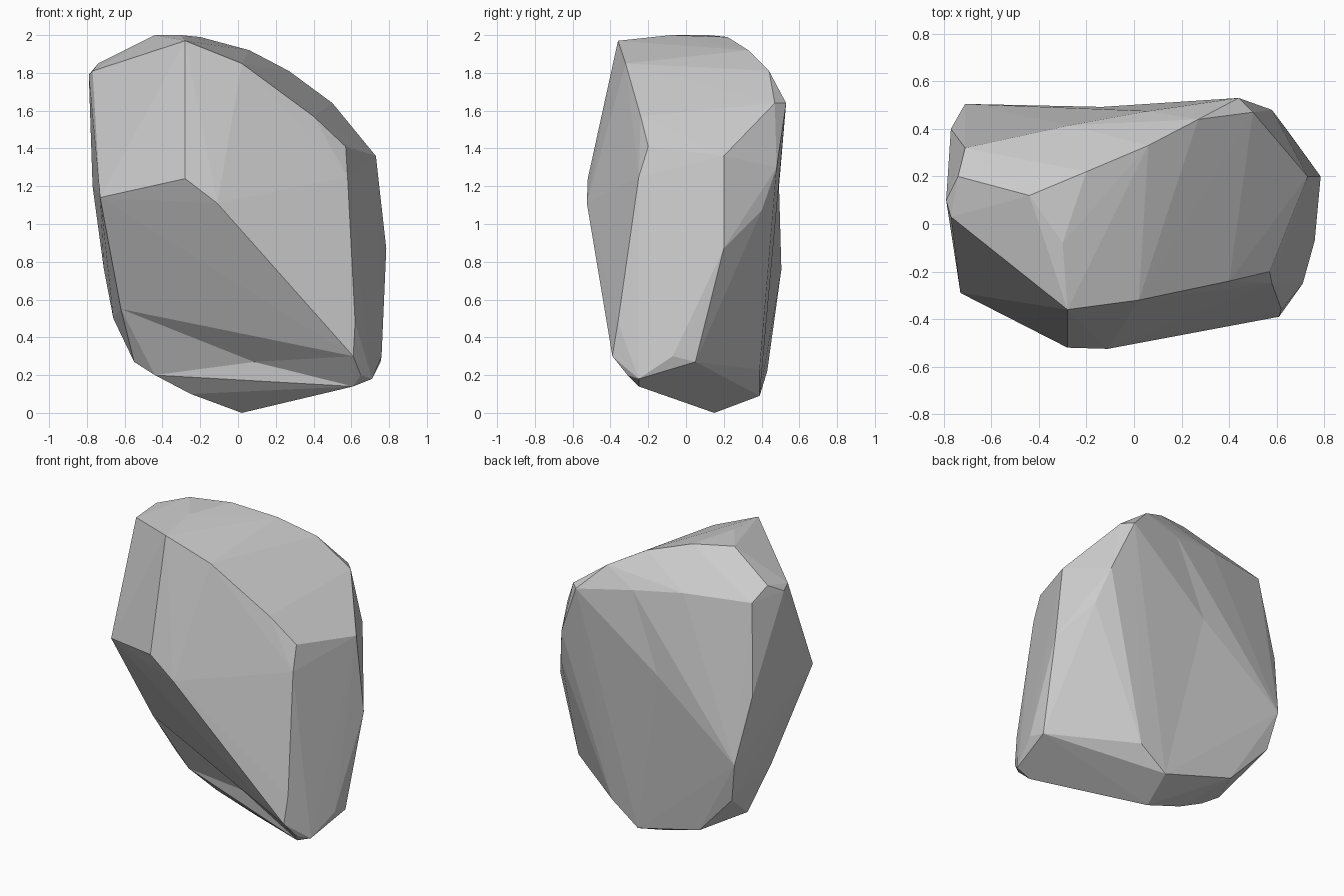
import bpy, bmesh
from mathutils import Vector

if "Cube" in bpy.data.objects:
    bpy.data.objects.remove(bpy.data.objects["Cube"])

# Corner points of the boulder, grouped by region
crest = [(-.28, -.36, 1.97), (.02, -.32, 1.85), (.4, -.24, 1.57), (.57, -.2, 1.41),
         (.73, .2, 1.36), (.5, .47, 1.64), (.44, .53, 1.64), (.27, .44, 1.81),
         (.06, .33, 1.92), (-.2, .22, 1.99), (-.3, -.08, 2.0), (-.44, .12, 2.0),
         (-.74, .2, 1.85), (-.79, .1, 1.79), (-.77, .03, 1.81), (-.71, .32, 1.77),
         (-.27, .415, 1.755), (.06, .475, 1.71)]
front_ridge = [(-.73, -.29, 1.14), (-.28, -.52, 1.24), (-.11, -.525, 1.11),
               (.2, -.465, .76), (.36, -.425, .57), (.61, -.39, .3), (.65, -.31, .2)]
right_side = [(.58, -.25, 1.25), (.62, -.36, .48), (.71, -.25, .18), (.76, -.07, .3),
              (.755, .05, .27), (.785, .2, .87), (.64, .4, 1.07), (.58, .48, 1.3)]
left_and_back = [(-.62, -.01, .55), (-.55, .14, .27), (-.77, .4, 1.2), (-.71, .505, .76),
                 (-.66, .46, .5), (-.4, .43, .22)]
base = [(.61, -.25, .14), (.23, .02, .06), (.02, .15, 0), (-.25, .13, .1),
        (-.44, .11, .2), (.08, .39, .09), (.27, .39, .23)]

# Faceted boulder: convex skin over the corner points
bm = bmesh.new()
for p in crest + front_ridge + right_side + left_and_back + base:
    bm.verts.new(p)
bmesh.ops.convex_hull(bm, input=bm.verts[:])
bmesh.ops.delete(bm, geom=[v for v in bm.verts if not v.link_faces], context='VERTS')


def dent(a, b, push):
    """Split the edge between corners a and b and push its middle inward."""
    for e in bm.edges:
        ends = [v.co for v in e.verts]
        if all(min((c - Vector(p)).length for c in ends) < .001 for p in (a, b)):
            new = bmesh.ops.subdivide_edges(bm, edges=[e], cuts=1)["geom_inner"]
            for v in new:
                if isinstance(v, bmesh.types.BMVert):
                    v.co += Vector(push)
            return


# Shallow hollows in the lower front and across the back
dent(base[4], front_ridge[5], (0, .06, .02))
dent(crest[6], left_and_back[3], (0, -.025, 0))
bmesh.ops.triangulate(bm, faces=bm.faces[:])
bmesh.ops.recalc_face_normals(bm, faces=bm.faces[:])

mesh = bpy.data.meshes.new("boulder")
bm.to_mesh(mesh)
bm.free()
boulder = bpy.data.objects.new("boulder", mesh)
bpy.context.collection.objects.link(boulder)
